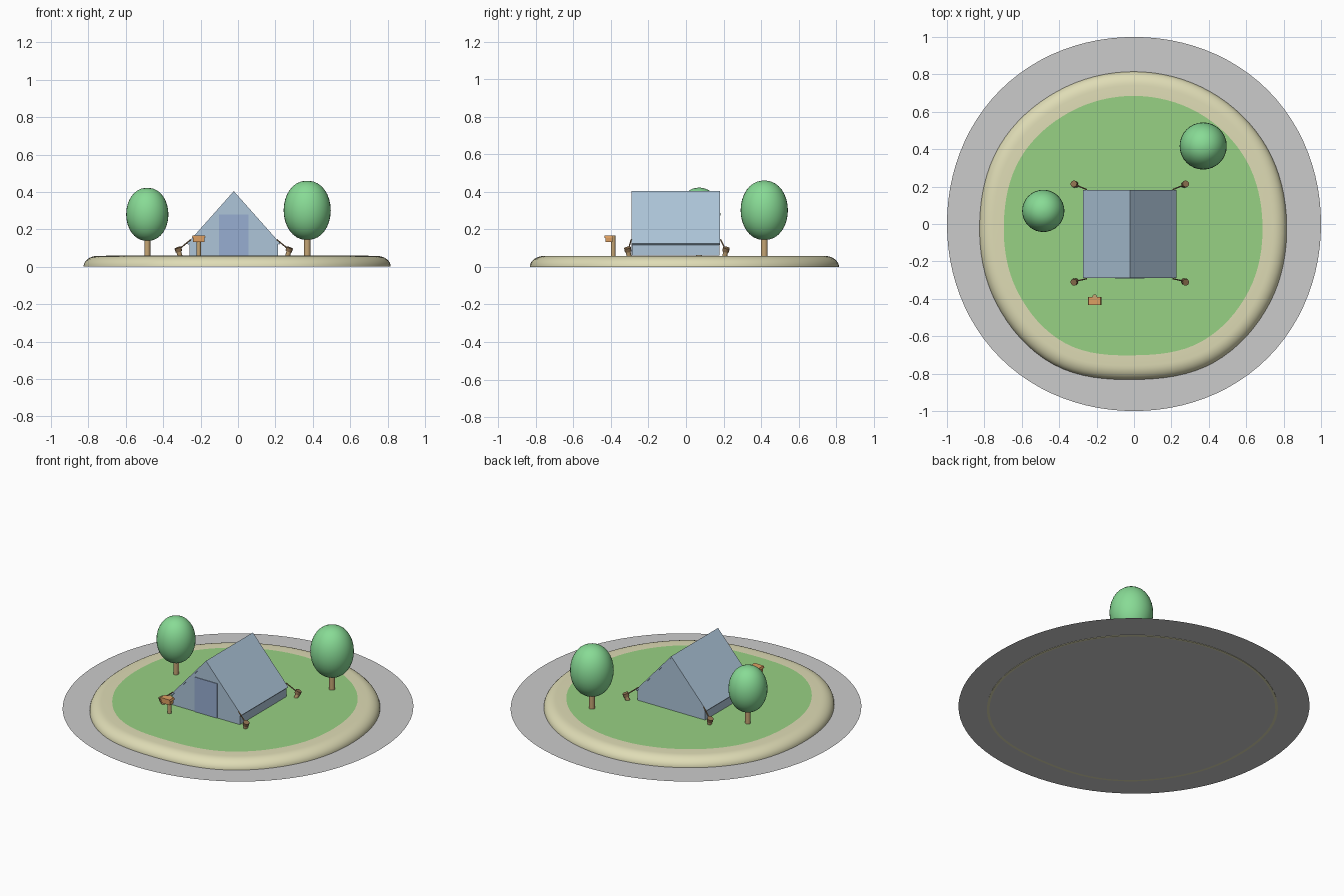
import bpy, bmesh
from math import sin, cos, pi, radians
from mathutils import Vector

if "Cube" in bpy.data.objects:
    bpy.data.objects.remove(bpy.data.objects["Cube"])


def mat(name, r, g, b):
    m = bpy.data.materials.new(name)
    m.diffuse_color = [(c / 255) ** 2.2 for c in (r, g, b)] + [1]
    m.use_nodes = True
    m.node_tree.nodes["Principled BSDF"].inputs["Base Color"].default_value = m.diffuse_color
    return m


SAND = mat("sand", 222, 219, 180)
GRASS = mat("grass", 150, 208, 130)
CANVAS = mat("canvas", 172, 196, 216)
DOOR = mat("door", 150, 172, 208)
LEAF = mat("leaf", 135, 218, 148)
WOOD = mat("wood", 196, 164, 116)
BOARD = mat("board", 220, 158, 98)
PEG = mat("peg", 140, 112, 80)


def make(name, verts, faces, m=None, smooth=None):
    me = bpy.data.meshes.new(name)
    me.from_pydata([tuple(v) for v in verts], [], faces)
    bm = bmesh.new()
    bm.from_mesh(me)
    bmesh.ops.recalc_face_normals(bm, faces=bm.faces)
    bm.to_mesh(me)
    bm.free()
    o = bpy.data.objects.new(name, me)
    bpy.context.collection.objects.link(o)
    if m:
        me.materials.append(m)
    if smooth:
        bpy.ops.object.select_all(action='DESELECT')
        o.select_set(True)
        bpy.context.view_layer.objects.active = o
        bpy.ops.object.shade_smooth_by_angle(angle=radians(smooth))
    return o


def loft(name, rings, m=None, caps=(True, True), smooth=40):
    n = len(rings[0])
    faces = [(k * n + i, k * n + (i + 1) % n, (k + 1) * n + (i + 1) % n, (k + 1) * n + i)
             for k in range(len(rings) - 1) for i in range(n)]
    if caps[0]:
        faces.append(tuple(range(n))[::-1])
    if caps[1]:
        faces.append(tuple(range((len(rings) - 1) * n, len(rings) * n)))
    return make(name, [v for r in rings for v in r], faces, m, smooth)


def prism(name, profile, y0, y1, m):
    return loft(name, [[(x, y, z) for x, z in profile] for y in (y0, y1)], m, smooth=None)


def box(name, x0, x1, y0, y1, z0, z1, m):
    return prism(name, [(x0, z0), (x1, z0), (x1, z1), (x0, z1)], y0, y1, m)


def rod(name, a, b, r0, r1, m, n=12):
    a, b = Vector(a), Vector(b)
    q = (b - a).to_track_quat('Z', 'Y')
    return loft(name, [[p + q @ Vector((r * cos(2 * pi * i / n), r * sin(2 * pi * i / n), 0))
                        for i in range(n)] for p, r in ((a, r0), (b, r1))], m)


# Irregular shoreline radius, every 30 degrees
SHORE = [.817, .82, .817, .815, .82, .832, .826, .85, .866, .832, .855, .84]
N = 96


def shore(t):
    f = t / (2 * pi) * 12
    i = int(f)
    u = f - i
    a, b, c, d = (SHORE[(i + k) % 12] for k in (-1, 0, 1, 2))
    return b + .5 * u * (c - a + u * (2 * a - 5 * b + 4 * c - d + u * (3 * (b - c) + d - a)))


def outline(inset, z):
    return [((shore(t) - inset) * cos(t), (shore(t) - inset) * sin(t), z)
            for t in (2 * pi * i / N for i in range(N))]


# Water, sandy island and grass
make("water", [((1 + .012 * sin(2 * t) ** 2) * cos(t), (1 + .012 * sin(2 * t) ** 2) * sin(t), .003)
               for t in (2 * pi * i / N for i in range(N))], [tuple(range(N))])
edge = [(.075 * (1 - cos(a)), .058 * sin(a)) for a in (pi / 2 * i / 8 for i in range(9))]
loft("sand_bank", [outline(.015, 0)] + [outline(d, z) for d, z in edge] + [outline(.135, .059)],
     SAND, caps=(False, True), smooth=50)
make("grass", outline(.13, .0605), [tuple(range(N))], GRASS)

# Tent body, roof and door
CX, G = -.0225, .06
Y0, Y1 = -.29, .182
prism("tent_body", [(CX - .237, G), (CX + .237, G), (CX + .237, .125), (CX, .393), (CX - .237, .125)],
      Y0 + .003, Y1 - .003, CANVAS)
prism("tent_roof", [(CX, .404), (CX + .249, .124), (CX + .242, .117), (CX, .391),
                    (CX - .242, .117), (CX - .249, .124)], Y0, Y1, CANVAS)
box("tent_door", -.102, .055, Y0 - .001, Y0 + .01, G, .28, DOOR)

# Pegs and guy ropes at the four corners
for side in (-1, 1):
    for yc, yp, name in ((Y0, -.307, "front"), (Y1, .21, "back")):
        out = -1 if yc < 0 else 1
        px = CX + side * .292
        tag = name + ("_left" if side < 0 else "_right")
        rod("peg_" + tag, (px - side * .005, yp - out * .004, G - .005),
            (px + side * .003, yp + out * .002, .084), .013, .013, WOOD)
        rod("peg_head_" + tag, (px + side * .001, yp + out * .001, .082),
            (px + side * .008, yp + out * .005, .102), .018, .018, PEG)
        rod("rope_" + tag, (CX + side * .23, yc + out * .002, .145), (px, yp, .094),
            .0035, .0035, PEG, 8)


# Trees: egg-shaped crown on a round trunk
def tree(name, x, y, r, z0, z1, tr):
    rod(name + "_trunk", (x, y, G - .005), (x, y, z0 + .03), tr, tr, WOOD, 16)
    n, mid, h = 32, (z0 + z1) / 2, (z1 - z0) / 2
    rings = []
    for k in range(17):
        a = -pi / 2 + pi * (.02 + .96 * k / 16)
        rr = r * cos(a) ** .92
        rings.append([(x + rr * cos(2 * pi * i / n), y + rr * sin(2 * pi * i / n), mid + h * sin(a))
                      for i in range(n)])
    loft(name + "_crown", rings, LEAF, smooth=60)


tree("small_tree", -.485, .07, .113, .138, .422, .016)
tree("large_tree", .37, .417, .126, .143, .46, .018)

# Mailbox on a post
rod("mailbox_post", (-.21, -.388, G - .005), (-.21, -.388, .168), .012, .012, WOOD)
box("mailbox_box", -.241, -.179, -.428, -.392, .132, .157, BOARD)
prism("mailbox_lid", [(-.247, .155), (-.173, .155), (-.178, .168), (-.242, .168)], -.434, -.389, BOARD)
